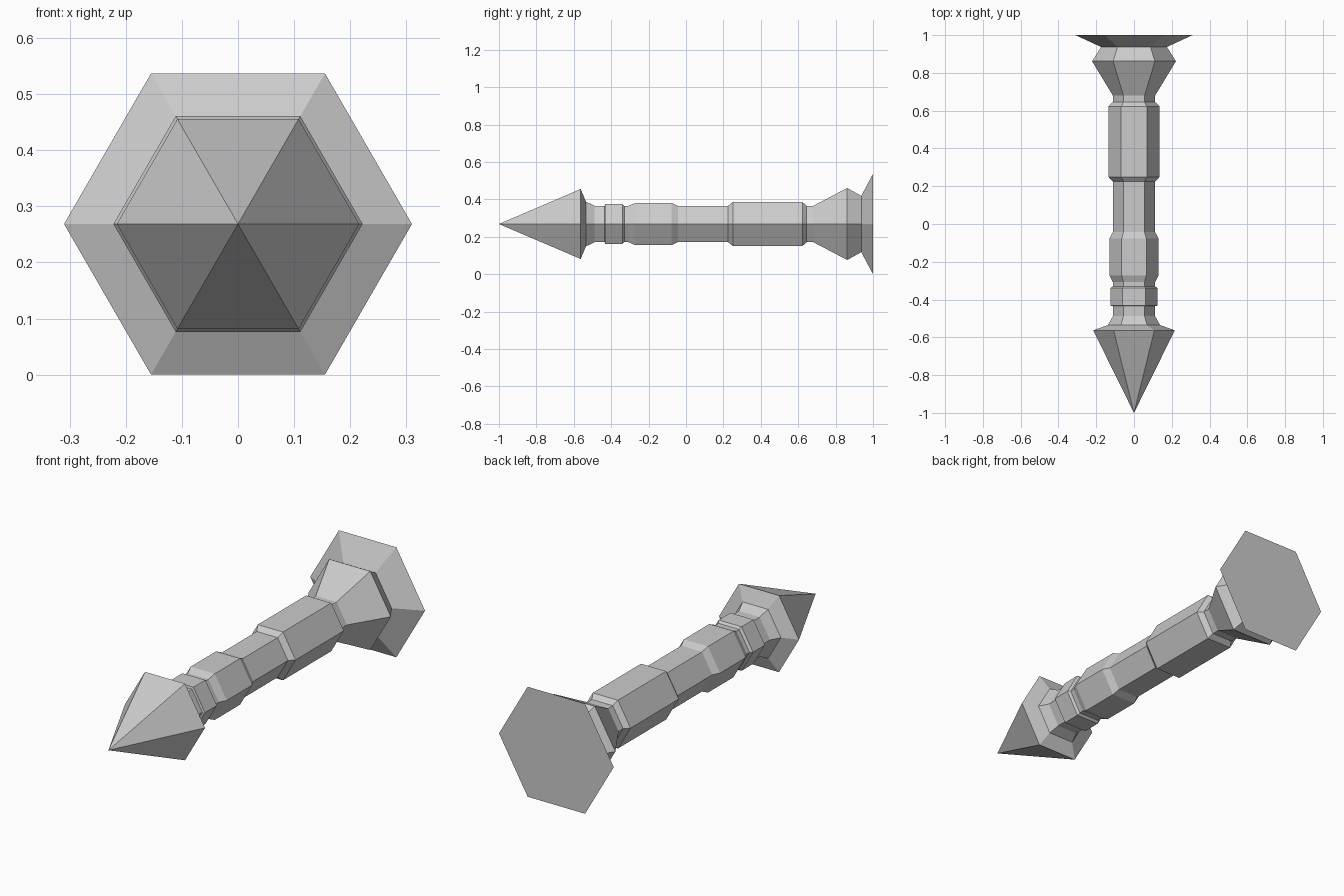
import bpy, bmesh
from math import cos, sin, tau

if "Cube" in bpy.data.objects:
    bpy.data.objects.remove(bpy.data.objects["Cube"])

SIDES = 6
AXIS_Z = 0.31 * sin(tau / 6)   # height of the long axis above the ground


def hex_lathe(name, profile, cap_end=False):
    """Sweep a (y, radius) profile into a six-sided form along y."""
    bm = bmesh.new()
    rings = []
    for y, r in profile:
        count = SIDES if r > 0 else 1
        rings.append([bm.verts.new((r * cos(tau * i / SIDES), y,
                                    AXIS_Z + r * sin(tau * i / SIDES)))
                      for i in range(count)])
    for a, b in zip(rings, rings[1:]):
        for i in range(SIDES):
            j = (i + 1) % SIDES
            if len(a) == 1:
                bm.faces.new((a[0], b[i], b[j]))
            else:
                bm.faces.new((a[i], b[i], b[j], a[j]))
    if cap_end:
        bm.faces.new(rings[-1])
    # outward normals: face centres point away from the axis
    for f in bm.faces:
        f.normal_update()
        c = f.calc_center_median()
        out = c.copy()
        out.y, out.z = 0, c.z - AXIS_Z
        if out.length < 1e-4:
            out.y = 1
        if f.normal.dot(out) < 0:
            f.normal_flip()
    mesh = bpy.data.meshes.new(name)
    bm.to_mesh(mesh)
    bm.free()
    obj = bpy.data.objects.new(name, mesh)
    bpy.context.collection.objects.link(obj)
    return obj


# Pointed head with its undercut collar
hex_lathe("spike_head", [(-1, 0), (-0.563, 0.216), (-0.535, 0.138), (-0.488, 0.112)])

# Shaft: small ring, front band, long rear grip
hex_lathe("shaft", [
    (-0.488, 0.112), (-0.435, 0.112),
    (-0.432, 0.124), (-0.34, 0.124),
    (-0.33, 0.112), (-0.308, 0.112),
    (-0.272, 0.13), (-0.077, 0.13),
    (-0.043, 0.112), (0.225, 0.112),
    (0.25, 0.136), (0.622, 0.136),
    (0.645, 0.112), (0.68, 0.112)])

# Flared end with a flat base plate
hex_lathe("flared_base", [(0.68, 0.112), (0.862, 0.222), (0.937, 0.174), (1, 0.31)],
          cap_end=True)
